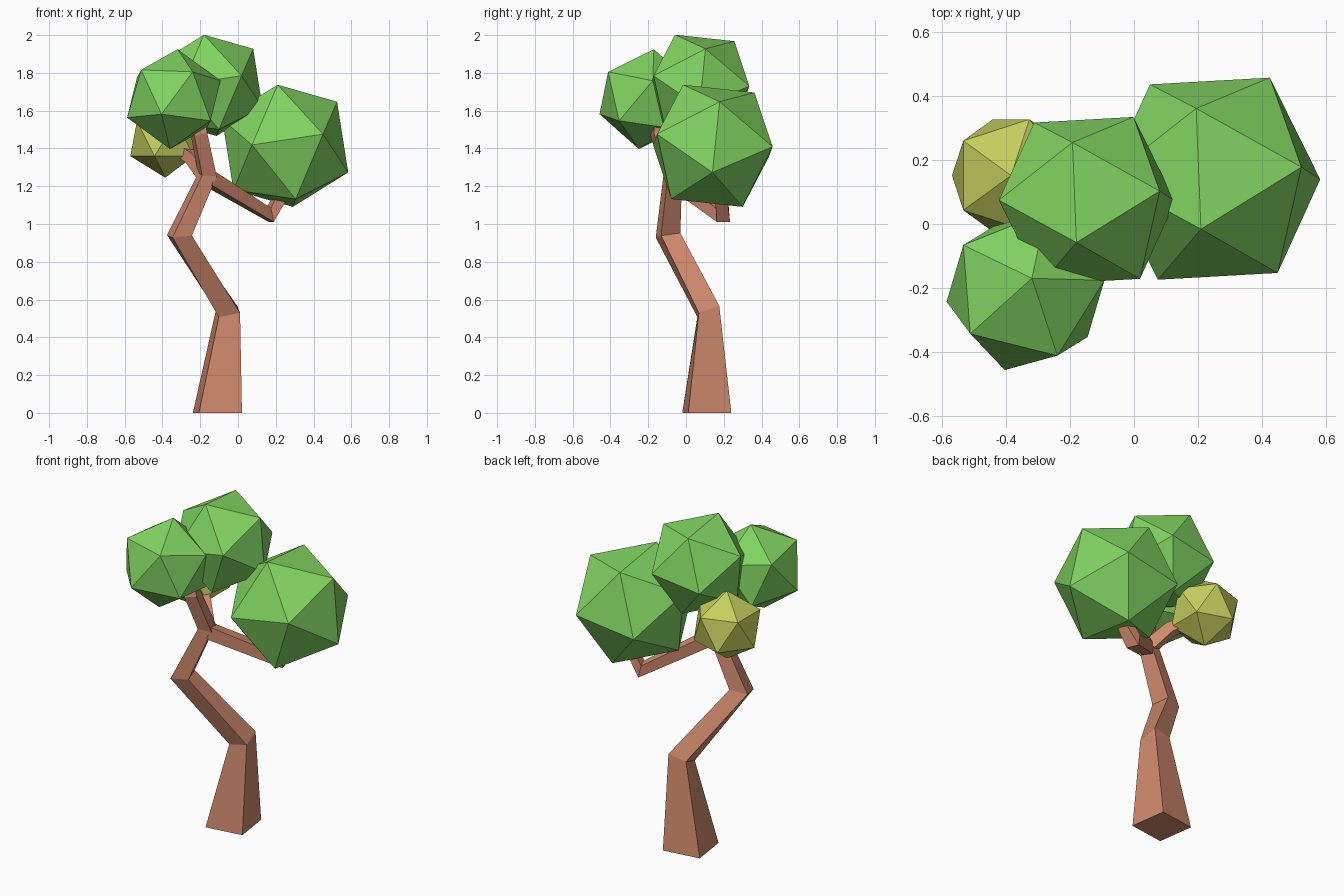
import bpy, bmesh
from math import cos, sin, radians
from mathutils import Vector, Matrix

if "Cube" in bpy.data.objects:
    bpy.data.objects.remove(bpy.data.objects["Cube"])


def material(name, rgb):
    m = bpy.data.materials.new(name)
    m.diffuse_color = (*rgb, 1)
    m.use_nodes = True
    m.node_tree.nodes["Principled BSDF"].inputs["Base Color"].default_value = m.diffuse_color
    return m


BARK = material("bark", (0.62, 0.25, 0.15))
GREEN = material("leaf_green", (0.22, 0.66, 0.12))
YELLOW = material("leaf_yellow", (0.56, 0.62, 0.11))


def finish(name, bm, mat):
    bmesh.ops.recalc_face_normals(bm, faces=bm.faces)
    mesh = bpy.data.meshes.new(name)
    bm.to_mesh(mesh)
    bm.free()
    mesh.materials.append(mat)
    bpy.context.collection.objects.link(bpy.data.objects.new(name, mesh))


def limb(name, rings):
    """Four-sided limb; each ring is (centre, side length, plane normal, side direction)."""
    bm = bmesh.new()
    loops = []
    for centre, size, normal, side in rings:
        n = Vector(normal).normalized()
        u = Vector(side)
        u = (u - n * u.dot(n)).normalized()
        v = n.cross(u)
        loops.append([bm.verts.new(Vector(centre) + (u * a + v * b) * size / 2)
                      for a, b in ((-1, -1), (1, -1), (1, 1), (-1, 1))])
    for lo, hi in zip(loops, loops[1:]):
        for i in range(4):
            j = (i + 1) % 4
            bm.faces.new((lo[i], lo[j], hi[j], hi[i]))
    bm.faces.new(loops[0][::-1])
    bm.faces.new(loops[-1])
    finish(name, bm, BARK)


def leaf_ball(name, centre, radius, pole, neighbour, mat):
    """Icosahedron aimed by one corner direction and a neighbouring corner."""
    z = Vector(pole).normalized()
    x = Vector(neighbour)
    x = (x - z * x.dot(z)).normalized()
    rot = Matrix((x, z.cross(x), z)).transposed().to_4x4()
    bm = bmesh.new()
    bmesh.ops.create_icosphere(bm, subdivisions=1, radius=radius,
                               matrix=Matrix.Translation(centre) @ rot)
    finish(name, bm, mat)


def heading(deg):
    return (cos(radians(deg)), sin(radians(deg)), 0)


# Crooked trunk, continuing up into the crown
limb("trunk", [
    ((-0.109, 0.11, 0.0), 0.23, (0, 0, 1), heading(8)),
    ((-0.053, 0.118, 0.537), 0.115, (-0.17, -0.37, 1), heading(8)),
    ((-0.31, -0.095, 0.94), 0.107, (-0.06, -0.15, 1), heading(16)),
    ((-0.162, -0.07, 1.26), 0.08, (0.1, -0.1, 1), heading(16)),
    ((-0.207, -0.145, 1.48), 0.072, (-0.2, -0.2, 1), heading(16)),
    ((-0.22, -0.13, 1.62), 0.06, (0, 0, 1), heading(16)),
])

# Drooping right branch that turns up into the big leaf ball
limb("right_branch", [
    ((-0.15, -0.07, 1.24), 0.075, (0.73, 0.57, -0.38), (0, 0, 1)),
    ((0.168, 0.195, 1.048), 0.075, (1.3, 0.52, 0.3), (0, 0, 1)),
    ((0.275, 0.18, 1.22), 0.06, (0.57, -0.05, 0.82), (-0.82, 0, 0.57)),
])

# Short rear branch to the yellow leaf ball
limb("rear_branch", [
    ((-0.165, -0.06, 1.25), 0.07, (-0.5, 0.4, 0.7), (0, 0, 1)),
    ((-0.24, 0.02, 1.35), 0.065, (-0.6, 0.55, 0.6), (0, 0, 1)),
    ((-0.36, 0.13, 1.43), 0.055, (-0.6, 0.6, 0.4), (0, 0, 1)),
])

# Faceted leaf balls
tilt = ((-0.04, -0.157, 0.321), (0.28, 0.04, 0.231))
leaf_ball("right_leaves", (0.25, 0.142, 1.414), 0.362, *tilt, GREEN)
leaf_ball("top_leaves", (-0.147, 0.073, 1.734), 0.3, *tilt, GREEN)
leaf_ball("front_left_leaves", (-0.34, -0.21, 1.661), 0.268,
          (0.02, 0.04, 0.265), (0.10, -0.20, 0.15), GREEN)
leaf_ball("yellow_leaves", (-0.385, 0.152, 1.452), 0.207, (0, 0, 1), (1, 0, 0), YELLOW)
